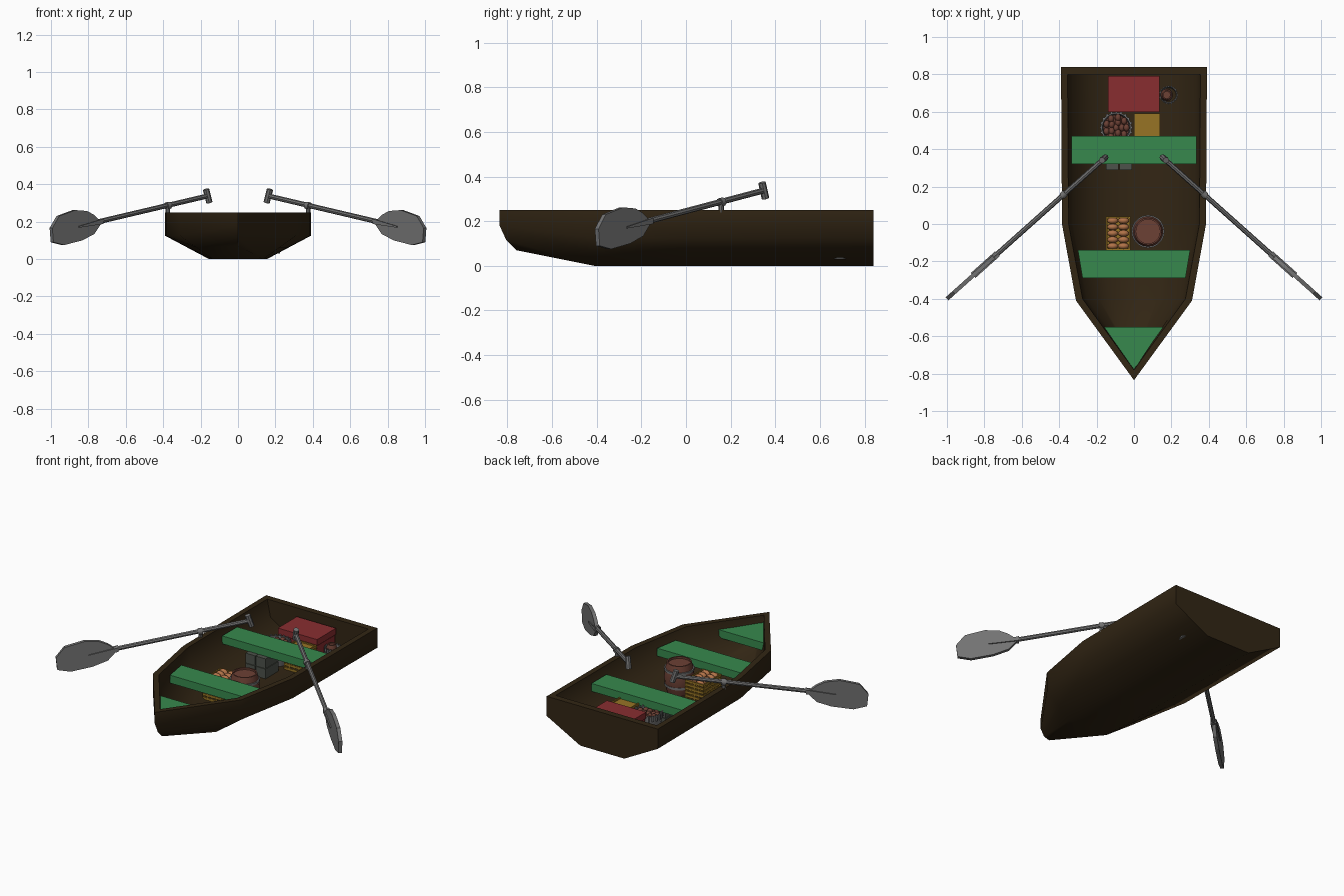
import bpy, bmesh, math, random
from mathutils import Vector

random.seed(4)
if "Cube" in bpy.data.objects:
    bpy.data.objects.remove(bpy.data.objects["Cube"])


def material(name, rgb):
    m = bpy.data.materials.new(name)
    m.use_nodes = True
    m.diffuse_color = (*rgb, 1)
    m.node_tree.nodes["Principled BSDF"].inputs["Base Color"].default_value = (*rgb, 1)
    return m


WOOD = material("dark_brown_wood", (.032, .019, .007))
GREEN = material("green_paint", (.038, .25, .075))
RED = material("red_paint", (.25, .027, .03))
GREY = material("grey_metal", (.17, .17, .17))
GOLD = material("golden_slats", (.31, .175, .018))
BROWN = material("reddish_brown", (.15, .052, .035))
TAN = material("tan_bread", (.44, .17, .065))
STONE = material("grey_green_stone", (.075, .085, .07))


def finish(name, bm, mat, smooth=None):
    bmesh.ops.recalc_face_normals(bm, faces=bm.faces)
    me = bpy.data.meshes.new(name)
    bm.to_mesh(me)
    bm.free()
    me.materials.append(mat)
    ob = bpy.data.objects.new(name, me)
    bpy.context.collection.objects.link(ob)
    if smooth:
        bpy.ops.object.select_all(action='DESELECT')
        bpy.context.view_layer.objects.active = ob
        ob.select_set(True)
        bpy.ops.object.shade_smooth_by_angle(angle=math.radians(smooth))
    return ob


def add_box(bm, x0, x1, y0, y1, z0, z1):
    vs = bmesh.ops.create_cube(bm, size=1)["verts"]
    for v in vs:
        v.co = ((x0 + x1) / 2 + v.co.x * (x1 - x0), (y0 + y1) / 2 + v.co.y * (y1 - y0),
                (z0 + z1) / 2 + v.co.z * (z1 - z0))


def box(name, mat, *dims):
    bm = bmesh.new()
    add_box(bm, *dims)
    return finish(name, bm, mat)


def prism(name, mat, points, offset, smooth=None):
    bm = bmesh.new()
    face = bm.faces.new([bm.verts.new(p) for p in points])
    ext = bmesh.ops.extrude_face_region(bm, geom=[face])["geom"]
    for v in ext:
        if isinstance(v, bmesh.types.BMVert):
            v.co += Vector(offset)
    return finish(name, bm, mat, smooth)


def lathe(name, mat, centre, profile, sides=16, smooth=40):
    bm = bmesh.new()
    rings = [[bm.verts.new((centre[0] + r * math.cos(math.tau * k / sides),
                            centre[1] + r * math.sin(math.tau * k / sides), z))
              for k in range(sides)] for r, z in profile]
    for a, b in zip(rings, rings[1:]):
        for k in range(sides):
            n = (k + 1) % sides
            bm.faces.new((a[k], a[n], b[n], b[k]))
    bm.faces.new(rings[0])
    bm.faces.new(rings[-1])
    return finish(name, bm, mat, smooth)


def rod(name, mat, a, b, r, sides=8):
    a, b = Vector(a), Vector(b)
    bm = bmesh.new()
    bmesh.ops.create_cone(bm, cap_ends=True, segments=sides, radius1=r, radius2=r, depth=(b - a).length)
    q = (b - a).to_track_quat('Z', 'Y')
    for v in bm.verts:
        v.co = q @ v.co + (a + b) / 2
    return finish(name, bm, mat, 40)


def lumps(name, mat, spots, size):
    bm = bmesh.new()
    for p in spots:
        vs = bmesh.ops.create_uvsphere(bm, u_segments=10, v_segments=6, radius=1)["verts"]
        for v in vs:
            v.co = Vector(p) + Vector((v.co.x * size[0], v.co.y * size[1], v.co.z * size[2]))
    return finish(name, bm, mat, 60)


# Hull: each half section runs gunwale, chine, bilge, floor edge
def section(y, top, floor, inner):
    tx, cx, z0 = (top - .035, top - .058, .03) if inner else (top, top, 0)
    fx = floor - .01 * inner
    half = [(tx, .25), (cx, .125 + z0 / 2), ((cx + fx) / 2, .0625 + z0 * .7), (fx, z0)]
    return [(-x, y, z) for x, z in half] + [(x, y, z) for x, z in reversed(half)]


def bow(shift, lift):
    stem = [(-.835, .25), (-.835, .18), (-.805, .115), (-.76, .07)]
    half = [(0, y + shift, min(z + lift, .25)) for y, z in stem]
    return half + half[::-1]


bm = bmesh.new()
shells = []
for inner in (False, True):
    rows = [section(.80 if inner else .84, .39, .155, inner), section(0, .385, .15, inner),
            section(-.40 if inner else -.41, .31, .135, inner),
            bow(.055 * inner, .03 * inner)]
    rows = [[bm.verts.new(p) for p in row] for row in rows]
    for a, b in zip(rows, rows[1:]):
        for j in range(7):
            bm.faces.new((a[j], a[j + 1], b[j + 1], b[j]))
    bm.faces.new(rows[0])
    shells.append(rows)
out, inn = shells
for j in (0, 7):
    for i in range(3):
        bm.faces.new((out[i][j], out[i + 1][j], inn[i + 1][j], inn[i][j]))
bm.faces.new((out[0][0], out[0][7], inn[0][7], inn[0][0]))
bmesh.ops.remove_doubles(bm, verts=bm.verts, dist=.0005)
finish("hull", bm, WOOD, 65)

# Seats and bow deck
for name, outline in (
        ("rear_seat", [(-.335, .47), (.335, .47), (.335, .32), (-.335, .32)]),
        ("front_seat", [(-.30, -.14), (.30, -.14), (.275, -.29), (-.275, -.29)]),
        ("bow_deck", [(-.16, -.55), (.16, -.55), (0, -.78)])):
    prism(name, GREEN, [(x, y, .155) for x, y in outline], (0, 0, .05))

# Red chest with lid
box("chest_body", RED, -.135, .13, .605, .785, .03, .155)
box("chest_lid", RED, -.14, .135, .60, .79, .16, .2)


# Slatted crates
def crate(name, x0, x1, y0, y1, top, panel):
    bm = bmesh.new()
    t, z0 = .008, .03
    for x in (x0, x1 - t):
        for k in range(6):
            z = z0 + k * (top - z0 - .014) / 5
            add_box(bm, x, x + t, y0, y1, z, z + .014)
        for k in range(6):
            y = y0 + k * (y1 - y0 - t) / 5
            add_box(bm, x + .001, x + t - .001, y, y + t, z0, top)
    for y in (y0, y1 - t):
        for k in range(6):
            z = z0 + k * (top - z0 - .014) / 5
            add_box(bm, x0, x1, y, y + t, z, z + .014)
        for k in range(5):
            x = x0 + k * (x1 - x0 - t) / 4
            add_box(bm, x, x + t, y + .001, y + t - .001, z0, top)
    add_box(bm, x0 + t, x1 - t, y0 + t, y1 - t, panel - .008, panel)
    finish(name, bm, GOLD)


crate("rear_crate", 0, .14, .46, .59, .17, .162)
crate("bread_crate", -.15, -.02, -.14, .04, .16, .13)
lumps("bread_rolls", TAN, [(x, -.118 + .034 * k, .148) for x in (-.114, -.056) for k in range(5)],
      (.03, .018, .022))

# Stone blocks under the rear seat
bm = bmesh.new()
for x in (-.15, -.078):
    for z in (.03, .095):
        add_box(bm, x, x + .068, .29, .42, z, z + .062)
finish("stone_blocks", bm, STONE)

# Barrel with hoops and a recessed lid
spot = (.075, -.04)
lathe("barrel", BROWN, spot, [(.07, .03), (.083, .075), (.088, .125), (.083, .175), (.072, .22),
                              (.064, .22), (.064, .208)], 20)
for k, (z, r) in enumerate([(.075, .087), (.17, .088)]):
    lathe(f"barrel_hoop_{k}", GREY, spot, [(r - .012, z), (r, z), (r, z + .014), (r - .012, z + .014)], 20)


# Ribbed metal tubs with brown contents
def tub(name, x, y, r, top):
    lathe(name, GREY, (x, y), [(r * .8, .03), (r * .95, top), (r * .86, top), (r * .75, .045)], 20)
    bm = bmesh.new()
    for k in range(20):
        a = math.tau * k / 20
        cx, cy, s = x + r * .95 * math.cos(a), y + r * .95 * math.sin(a), r * .06
        add_box(bm, cx - s, cx + s, cy - s, cy + s, top - .03, top + .006)
    finish(name + "_ribs", bm, GREY)


tub("potato_tub", -.095, .515, .087, .16)
spots = [(-.095 + d * math.cos(a), .515 + d * math.sin(a), .148 + random.uniform(-.006, .006))
         for d, n in ((0, 1), (.03, 5), (.055, 9)) for a in [math.tau * k / n for k in range(n)]]
lumps("potatoes", BROWN, spots, (.016, .021, .016))
lathe("potato_heap", BROWN, (-.095, .515), [(.06, .05), (.07, .138)], 16)
tub("small_bucket", .185, .69, .05, .13)
lathe("bucket_jug", BROWN, (.175, .69), [(.03, .05), (.033, .12), (.024, .15), (.018, .15), (.018, .14)], 12)

# Oars with grips, blades and rowlocks
BLADE = [(.735, .195), (.775, .235), (.813, .257), (.877, .262), (.963, .23), (1, .166),
         (.994, .09), (.936, .075), (.84, .10), (.775, .134)]


def along(x):
    return .35 - .893 * (x - .16)


for side, s in (("left", 1), ("right", -1)):
    def at(x, z):
        return Vector((s * x, along(x), z))
    rod(side + "_oar_shaft", GREY, at(.16, .338), at(.80, .187), .0135)
    rod(side + "_oar_grip", GREY, at(.153, .302), at(.171, .373), .017)
    normal = Vector((s * .666, .746, 0))
    prism(side + "_oar_blade", GREY, [at(x, z) - normal * .011 for x, z in BLADE], normal * .022)
    # Raised spine on the blade
    prism(side + "_oar_spine", GREY,
          [at(x, z) - normal * .018 for x, z in ((.73, .215), (.86, .176), (.86, .168), (.73, .188))],
          normal * .036)
    rod(side + "_rowlock_post", GREY, at(.375, .24), at(.375, .285), .012)
    rod(side + "_rowlock_ring", GREY, at(.366, .287), at(.384, .283), .02, 10)
